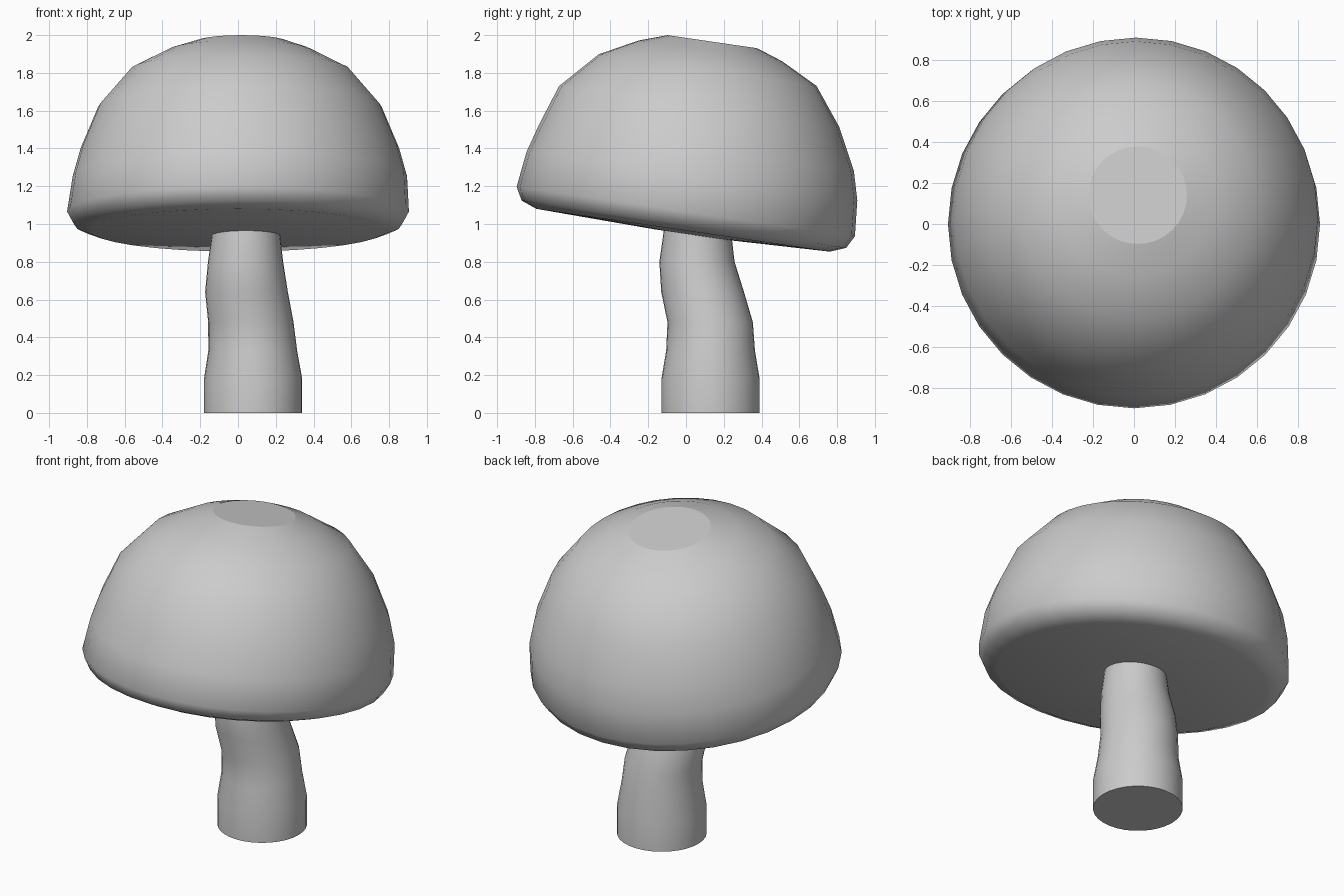
import bpy, bmesh
from math import sin, cos, pi, radians
from mathutils import Matrix, Vector

if "Cube" in bpy.data.objects:
    bpy.data.objects.remove(bpy.data.objects["Cube"])

SIDES = 32


def loft(name, rings, matrix=Matrix()):
    """Stack circular rings (x, y, z, radius) bottom to top, with flat end caps."""
    bm = bmesh.new()
    loops = []
    for x, y, z, r in rings:
        loops.append([bm.verts.new(matrix @ Vector((x + r * cos(2 * pi * i / SIDES),
                                                    y + r * sin(2 * pi * i / SIDES), z)))
                      for i in range(SIDES)])
    for a, b in zip(loops, loops[1:]):
        for i in range(SIDES):
            j = (i + 1) % SIDES
            bm.faces.new((a[i], a[j], b[j], b[i])).smooth = True
    bm.faces.new(loops[0][::-1])
    bm.faces.new(loops[-1])
    bmesh.ops.recalc_face_normals(bm, faces=bm.faces[:])
    # keep the borders of the flat caps crisp
    for e in bm.edges:
        if any(not f.smooth for f in e.link_faces):
            e.smooth = False
    mesh = bpy.data.meshes.new(name)
    bm.to_mesh(mesh)
    bm.free()
    obj = bpy.data.objects.new(name, mesh)
    bpy.context.collection.objects.link(obj)
    return obj


# Stem: gently bent, tapering upward
loft("stem", [
    (0.08, 0.13, 0.00, 0.26),
    (0.08, 0.13, 0.18, 0.26),
    (0.078, 0.13, 0.33, 0.235),
    (0.068, 0.128, 0.48, 0.226),
    (0.045, 0.088, 0.64, 0.219),
    (0.04, 0.058, 0.80, 0.199),
    (0.042, 0.06, 0.94, 0.181),
    (0.042, 0.06, 0.98, 0.178),
])

# Cap: tilted dome, measured down from the centre of its flat top
tilt = Matrix.Translation((0, 0.14, 1.965)) @ Matrix.Rotation(radians(-8.3), 4, 'X')
loft("cap", [
    (0.03, 0.04, -1.027, 0.20),
    (0.0, -0.01, -1.01, 0.785),
    (0.0, -0.01, -0.978, 0.868),
    (0.0, -0.01, -0.91, 0.905),
    (0.01, -0.005, -0.72, 0.885),
    (0.01, -0.003, -0.57, 0.843),
    (0.01, -0.02, -0.35, 0.75),
    (0.01, -0.003, -0.152, 0.582),
    (0.01, -0.003, -0.05, 0.385),
    (0.018, 0.0, 0.0, 0.24),
], tilt)
